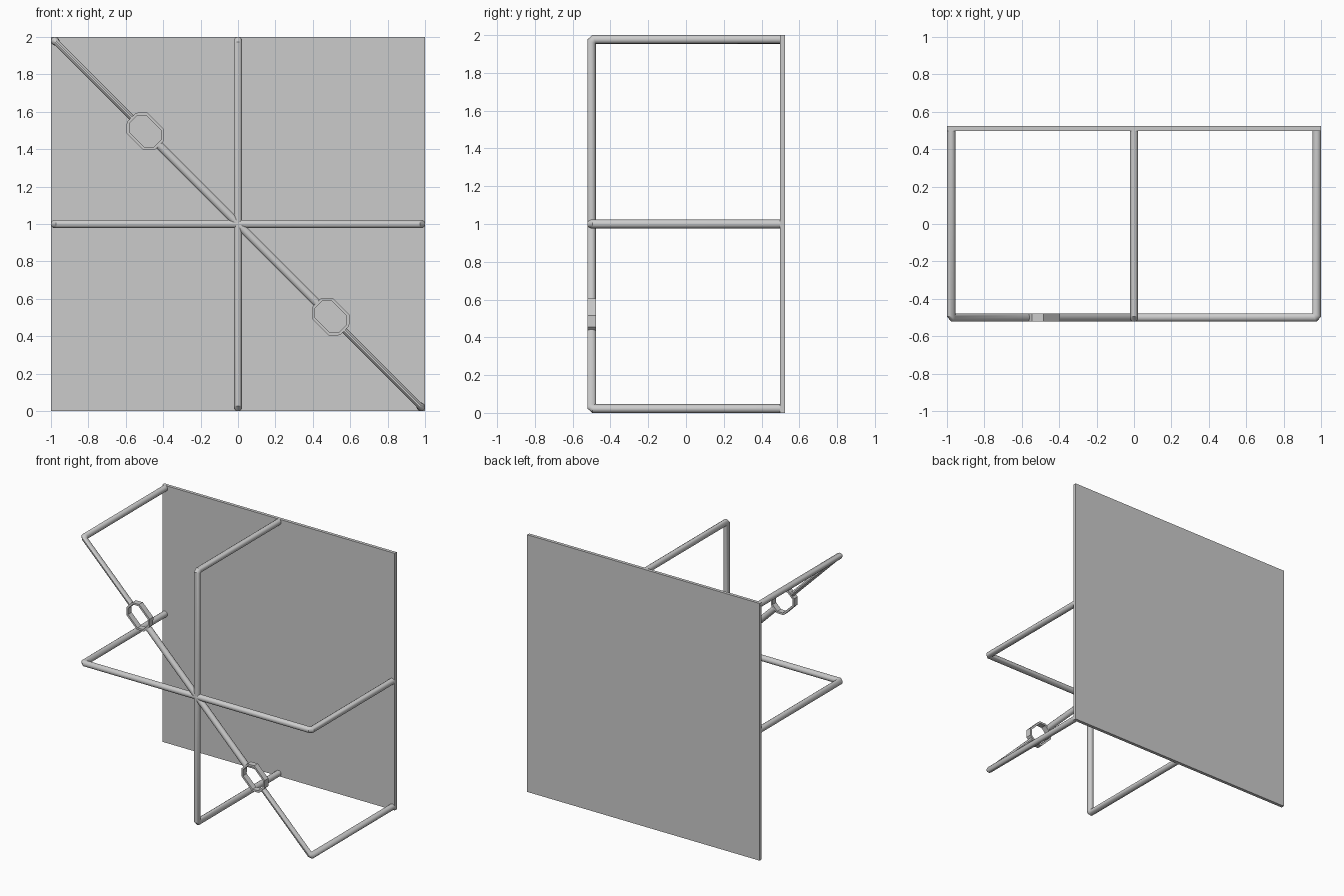
import bpy, bmesh, math
from mathutils import Vector

if "Cube" in bpy.data.objects:
    bpy.data.objects.remove(bpy.data.objects["Cube"])

R = 0.0225          # rod radius
FY, BY = -0.5, 0.51  # rod plane, plate contact
Y = Vector((0, 1, 0))
S = math.sqrt(0.5)


def finish(name, bm, smooth=True):
    bmesh.ops.recalc_face_normals(bm, faces=bm.faces)
    me = bpy.data.meshes.new(name)
    bm.to_mesh(me)
    bm.free()
    ob = bpy.data.objects.new(name, me)
    bpy.context.collection.objects.link(ob)
    if smooth:
        bpy.ops.object.select_all(action='DESELECT')
        bpy.context.view_layer.objects.active = ob
        ob.select_set(True)
        bpy.ops.object.shade_smooth_by_angle(angle=math.radians(35))
    return ob


def rod(name, d, path, sides=12):
    """Mitred tube; path holds (distance along d, y, side width factor)."""
    d = Vector(d).normalized()
    n = d.cross(Y)
    pts = [d * r + Y * y + Vector((0, 0, 1)) for r, y, w in path]
    dirs = [(b - a).normalized() for a, b in zip(pts, pts[1:])]
    bm = bmesh.new()
    rings = []
    for i, p in enumerate(pts):
        a, b = dirs[max(i - 1, 0)], dirs[min(i, len(dirs) - 1)]
        t = (a + b).normalized()
        up = n.cross(t) / t.dot(a)
        ring = []
        for k in range(sides):
            ang = 2 * math.pi * (k + 0.5) / sides
            rr = R / math.cos(math.pi / sides)
            ring.append(bm.verts.new(p + n * rr * path[i][2] * math.cos(ang) + up * rr * math.sin(ang)))
        rings.append(ring)
    for u, v in zip(rings, rings[1:]):
        for k in range(sides):
            j = (k + 1) % sides
            bm.faces.new((u[k], u[j], v[j], v[k]))
    bm.faces.new(rings[0])
    bm.faces.new(rings[-1])
    return finish(name, bm)


def elbow(end, w=1.0):
    c = 0.0135
    return [(end - c, FY, w), (end, FY + c, 1.0), (end, BY, 1.0)]


def loop_ring(name, c):
    """Stretched octagonal ring lying along the diagonal."""
    bm = bmesh.new()
    outer = [(0.064, 0.078), (0.106, 0.035)]
    inner = [(0.058, 0.063), (0.091, 0.029)]
    loops = []
    for prof in (outer, inner):
        (a, b), (e, f) = prof
        pts = [(a, b), (e, f), (e, -f), (a, -b), (-a, -b), (-e, -f), (-e, f), (-a, b)]
        for y in (FY - R, FY + R):
            loops.append([bm.verts.new((c[0] + (u + v) * S, y, c[1] + (v - u) * S)) for u, v in pts])
    o0, o1, i0, i1 = loops
    for p, q in ((o0, o1), (o1, i1), (i1, i0), (i0, o0)):
        for k in range(8):
            j = (k + 1) % 8
            bm.faces.new((p[k], p[j], q[j], q[k]))
    finish(name, bm, False)


# back plate
bm = bmesh.new()
bmesh.ops.create_cube(bm, size=1)
for v in bm.verts:
    v.co = (v.co.x * 2, v.co.y * 0.025 + 0.5105, v.co.z * 2 + 1)
finish("back_plate", bm, False)

# straight arms of the cross
L = 1 - R
for name, d in (("right", (1, 0, 0)), ("left", (-1, 0, 0)), ("top", (0, 0, 1)), ("bottom", (0, 0, -1))):
    rod(name + "_arm", d, [(0, FY, 1.0)] + elbow(L))

# diagonal arms, each interrupted by a ring
mid, half = 0.495 / S, 0.104
for name, s in (("lower_right", 1), ("upper_left", -1)):
    d = (s, 0, -s)
    rod(name + "_inner_arm", d, [(0, FY, 1.0), (mid - half, FY, 1.0)])
    rod(name + "_outer_arm", d, [(mid + half, FY, 0.72)] + elbow(L / S, 0.72))
    loop_ring(name + "_ring", (s * 0.495, 1 - s * 0.495))
